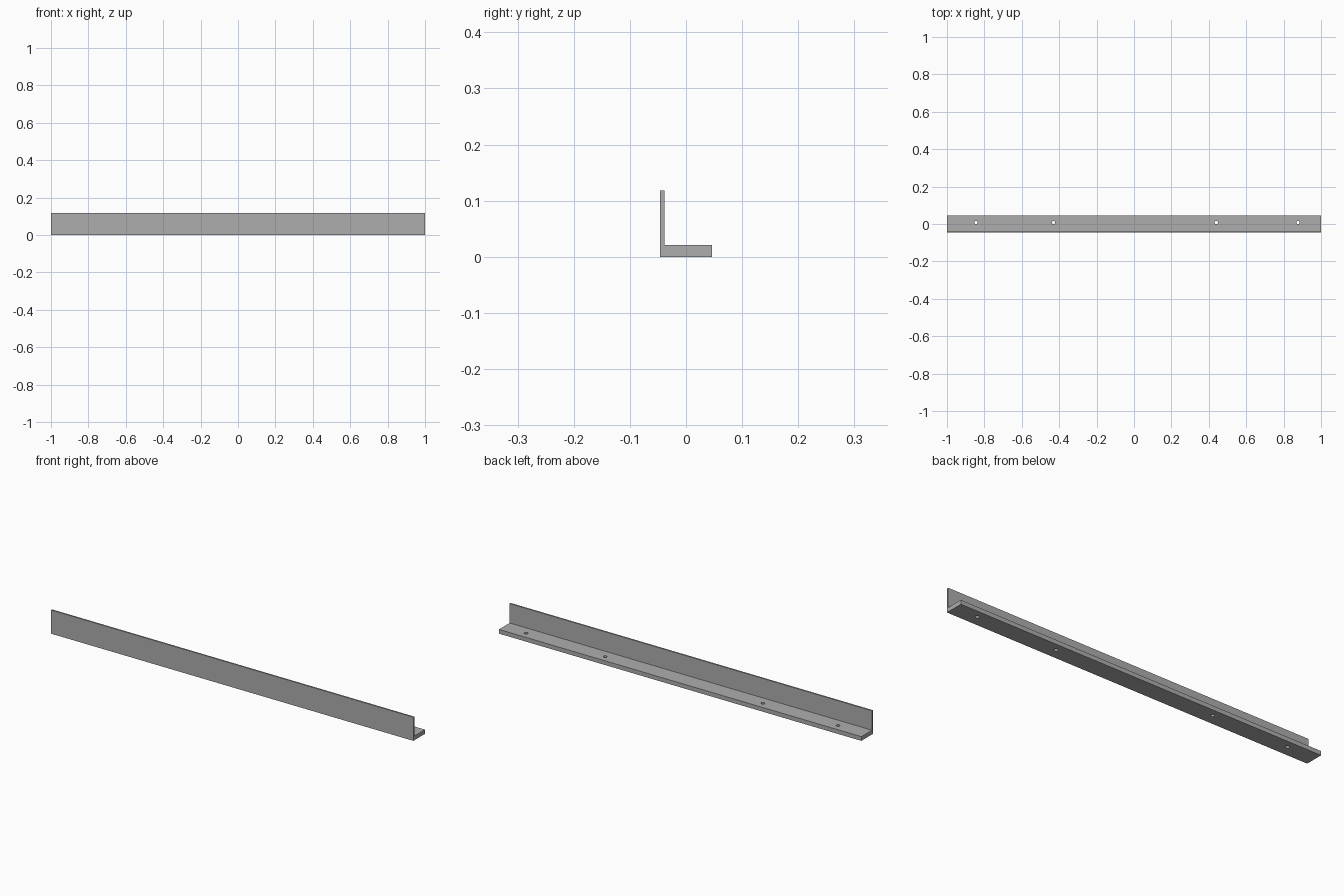
import bpy
import bmesh

cube = bpy.data.objects.get("Cube")
if cube:
    bpy.data.objects.remove(cube, do_unlink=True)

# Single grey metal colour
grey = bpy.data.materials.new("grey_metal")
grey.use_nodes = True
colour = (0.42, 0.42, 0.42, 1)
grey.diffuse_color = colour
grey.node_tree.nodes["Principled BSDF"].inputs["Base Color"].default_value = colour

HALF_LENGTH = 1.0
HALF_DEPTH = 0.046
HEIGHT = 0.118
FLANGE = 0.021
WALL = 0.008


def add_object(name, bm):
    bmesh.ops.recalc_face_normals(bm, faces=bm.faces)
    mesh = bpy.data.meshes.new(name)
    bm.to_mesh(mesh)
    bm.free()
    mesh.materials.append(grey)
    obj = bpy.data.objects.new(name, mesh)
    bpy.context.collection.objects.link(obj)
    return obj


# L-shaped profile extruded along the length
wall_back = -HALF_DEPTH + WALL
profile = [(-HALF_DEPTH, 0), (HALF_DEPTH, 0), (HALF_DEPTH, FLANGE),
           (wall_back, FLANGE), (wall_back, HEIGHT), (-HALF_DEPTH, HEIGHT)]
bm = bmesh.new()
end = bm.faces.new([bm.verts.new((-HALF_LENGTH, y, z)) for y, z in profile])
extruded = bmesh.ops.extrude_face_region(bm, geom=[end])["geom"]
bmesh.ops.translate(bm, vec=(2 * HALF_LENGTH, 0, 0),
                    verts=[v for v in extruded if isinstance(v, bmesh.types.BMVert)])
rail = add_object("angle_rail", bm)

# Screw holes through the bottom flange
bm = bmesh.new()
for x in (-0.845, -0.43, 0.44, 0.877):
    made = bmesh.ops.create_cone(bm, cap_ends=True, segments=24,
                                 radius1=0.009, radius2=0.009, depth=0.1)
    bmesh.ops.translate(bm, vec=(x, 0.008, FLANGE / 2), verts=made["verts"])
cutter = add_object("screw_hole_cutter", bm)
cutter.hide_render = True
cutter.hide_viewport = True

cut = rail.modifiers.new("screw_holes", "BOOLEAN")
cut.operation = "DIFFERENCE"
cut.solver = "EXACT"
cut.object = cutter

# Smooth hole walls, crisp rail edges
bpy.ops.object.select_all(action="DESELECT")
rail.select_set(True)
bpy.context.view_layer.objects.active = rail
bpy.ops.object.modifier_apply(modifier=cut.name)
bpy.data.objects.remove(cutter, do_unlink=True)
bpy.ops.object.shade_smooth_by_angle()
